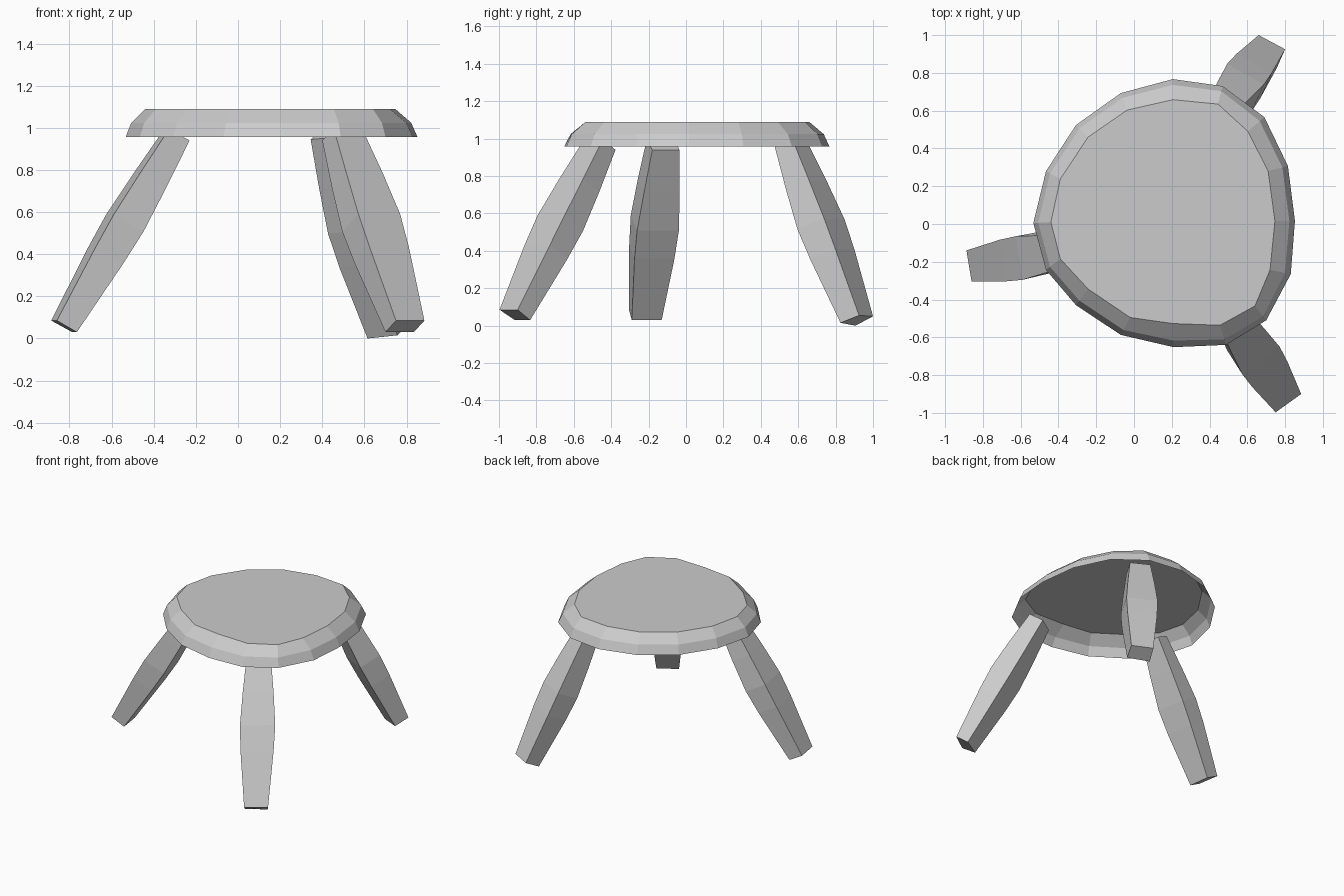
import bpy
import bmesh
from mathutils import Vector

if "Cube" in bpy.data.objects:
    bpy.data.objects.remove(bpy.data.objects["Cube"])


def make_object(name, rings, cap_first, cap_last):
    """Skin a stack of equal-sized vertex rings into one flat-shaded mesh."""
    bm = bmesh.new()
    loops = [[bm.verts.new(p) for p in ring] for ring in rings]
    n = len(loops[0])
    for lo, hi in zip(loops, loops[1:]):
        for i in range(n):
            j = (i + 1) % n
            bm.faces.new((lo[i], lo[j], hi[j], hi[i]))
    if cap_first:
        bm.faces.new(list(reversed(loops[0])))
    if cap_last:
        bm.faces.new(loops[-1])
    bmesh.ops.recalc_face_normals(bm, faces=bm.faces[:])
    mesh = bpy.data.meshes.new(name)
    bm.to_mesh(mesh)
    bm.free()
    bpy.context.collection.objects.link(bpy.data.objects.new(name, mesh))


# Seat: uneven 16-sided bevelled shell, open underneath
rim = [(.852, .016), (.815, .307), (.69, .566), (.47, .73), (.206, .767), (-.07, .693),
       (-.307, .524), (-.466, .28), (-.533, .005), (-.466, -.243), (-.307, -.43),
       (-.07, -.587), (.21, -.652), (.487, -.64), (.70, -.51), (.83, -.265)]
top = [(.746, .016), (.71, .28), (.603, .49), (.444, .635), (.206, .658), (-.037, .603),
       (-.243, .46), (-.39, .238), (-.44, .01), (-.39, -.185), (-.243, -.344),
       (-.02, -.495), (.206, -.527), (.455, -.536), (.64, -.434), (.72, -.243)]
seat_rings = []
for t, z in ((0, .957), (.28, 1.024), (1, 1.09)):
    seat_rings.append([(a[0] + (b[0] - a[0]) * t, a[1] + (b[1] - a[1]) * t, z)
                       for a, b in zip(rim, top)])
make_object("seat", seat_rings, False, True)


# Legs: four-sided, splayed, bulging in the middle
def make_leg(name, foot, head):
    rings = []
    for t, bulge in ((0, 1), (.37, 1.38), (.54, 1.47), (.76, 1.28), (1, 1)):
        ring = [Vector(a).lerp(Vector(b), t) for a, b in zip(foot, head)]
        mid = sum(ring, Vector()) / 4
        rings.append([mid + (p - mid) * bulge for p in ring])
    make_object(name, rings, True, True)


make_leg("left_leg",
         [(-.887, -.14, .085), (-.86, -.305, .085), (-.765, -.29, .03), (-.787, -.13, .03)],
         [(-.35, -.06, .995), (-.327, -.21, .995), (-.23, -.18, .94), (-.253, -.035, .94)])
make_leg("front_right_leg",
         [(.885, -.90, .085), (.75, -.997, .085), (.70, -.915, .03), (.835, -.833, .03)],
         [(.59, -.445, .995), (.455, -.545, .995), (.40, -.46, .94), (.525, -.377, .94)])
make_leg("back_right_leg",
         [(.66, 1.0, .05), (.80, .925, .055), (.756, .826, .015), (.615, .906, 0)],
         [(.39, .645, .99), (.515, .57, .995), (.47, .475, .955), (.345, .55, .945)])
